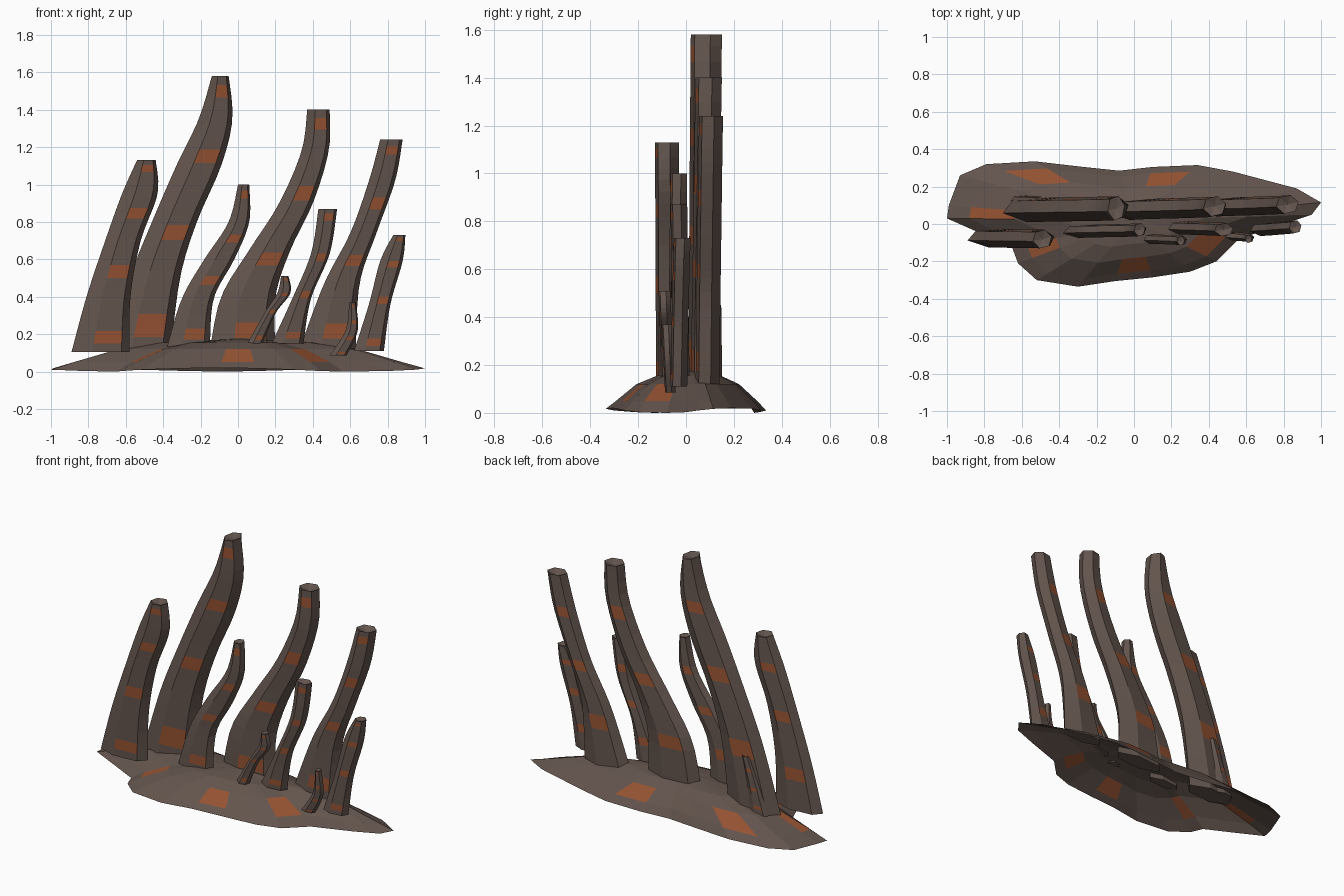
import bpy, bmesh, math

if "Cube" in bpy.data.objects:
    bpy.data.objects.remove(bpy.data.objects["Cube"])


def material(name, rgb):
    m = bpy.data.materials.new(name)
    m.diffuse_color = (*rgb, 1)
    m.use_nodes = True
    m.node_tree.nodes["Principled BSDF"].inputs["Base Color"].default_value = m.diffuse_color
    return m


BARK = material("dark_bark", (0.125, 0.09, 0.075))
RUST = material("rust_patch", (0.30, 0.085, 0.032))


def finish(name, bm):
    me = bpy.data.meshes.new(name)
    bm.to_mesh(me)
    bm.free()
    me.materials.append(BARK)
    me.materials.append(RUST)
    ob = bpy.data.objects.new(name, me)
    bpy.context.collection.objects.link(ob)
    return ob


def spline(rows, t):
    # Catmull-Rom through rows of (z, left, right), t in 0..1
    f = t * (len(rows) - 1)
    i = min(int(f), len(rows) - 2)
    u = f - i
    a, b, c, d = (rows[max(0, min(len(rows) - 1, i + k))] for k in (-1, 0, 1, 2))
    return [0.5 * (2 * q + (r - p) * u + (2 * p - 5 * q + 4 * r - s) * u * u
                   + (3 * q - p - 3 * r + s) * u ** 3) for p, q, r, s in zip(a, b, c, d)]


SIDES, RINGS, PHASE = 6, 18, 0.25
section = [(math.cos(PHASE + math.tau * k / SIDES), math.sin(PHASE + math.tau * k / SIDES))
           for k in range(SIDES)]
sx, sy = max(p[0] for p in section), max(p[1] for p in section)
section = [(x / sx, y / sy) for x, y in section]


def stalk(name, y0, y1, depth, rows):
    bm = bmesh.new()
    rings = []
    for i in range(RINGS + 1):
        t = i / RINGS
        z, l, r = spline(rows, t)
        y = y0 + (y1 - y0) * t
        rings.append([bm.verts.new(((l + r) / 2 + x * (r - l) / 2, y + v * depth, z))
                      for x, v in section])
    for i in range(RINGS):
        for k in range(SIDES):
            n = (k + 1) % SIDES
            f = bm.faces.new((rings[i][k], rings[i][n], rings[i + 1][n], rings[i + 1][k]))
            # rust patches: front column and back column, staggered
            f.material_index = int((k == 4 and i % 5 == 1) or (k == 1 and i % 5 == 3))
    bm.faces.new(rings[0][::-1])
    # sunken tip
    z, l, r = rows[-1]
    c = bm.verts.new(((l + r) / 2, y1, z - 0.2 * (r - l)))
    for k in range(SIDES):
        bm.faces.new((rings[-1][k], rings[-1][(k + 1) % SIDES], c))
    finish(name, bm)


# Stalks: base y, tip y, half depth, (z, left edge, right edge) from base to tip
stalk("tall_stalk", 0.075, 0.085, 0.065, [
    (.10, -.70, -.36), (.5, -.58, -.31), (.8, -.46, -.22), (1.1, -.33, -.09),
    (1.35, -.21, -.03), (1.58, -.14, -.05)])
stalk("left_stalk", -0.075, -0.08, 0.05, [
    (.105, -.89, -.58), (.4, -.81, -.575), (.7, -.71, -.52), (.95, -.62, -.43), (1.13, -.54, -.44)])
stalk("left_middle_stalk", -0.04, -0.03, 0.035, [
    (.13, -.38, -.15), (.39, -.30, -.13), (.6, -.18, -.02), (.8, -.05, .06), (1.0, 0, .06)])
stalk("centre_stalk", 0.075, 0.095, 0.055, [
    (.12, -.15, .20), (.4, -.09, .20), (.65, .06, .28), (.9, .22, .40), (1.18, .34, .485), (1.4, .37, .49)])
stalk("right_middle_stalk", -0.02, -0.03, 0.035, [
    (.15, .18, .35), (.39, .29, .39), (.63, .39, .49), (.87, .43, .53)])
stalk("right_stalk", 0.09, 0.105, 0.05, [
    (.12, .33, .63), (.47, .46, .65), (.74, .60, .74), (1.02, .70, .84), (1.24, .76, .88)])
stalk("far_right_stalk", -0.03, -0.015, 0.035, [
    (.11, .62, .78), (.36, .70, .815), (.59, .76, .88), (.73, .83, .895)])
stalk("front_sprout", -0.08, -0.09, 0.025, [
    (.15, .05, .13), (.31, .14, .20), (.42, .21, .28), (.51, .23, .27)])
stalk("front_right_sprout", -0.065, -0.08, 0.022, [
    (.085, .49, .58), (.22, .575, .64), (.37, .595, .63)])
stalk("back_sprout", 0.13, 0.125, 0.022, [
    (.10, -.66, -.54), (.27, -.60, -.52), (.45, -.53, -.48)])

# Mound: open shell of shrinking outlines
outline = [(-1, .03), (-.99, .1), (-.93, .26), (-.79, .32), (-.53, .335), (-.27, .305), (-.08, .285),
           (.1, .305), (.34, .315), (.53, .28), (.87, .19), (1, .115), (.95, .05), (.8, 0),
           (.56, -.08), (.44, -.2), (.3, -.255), (.1, -.285), (-.1, -.305), (-.3, -.335),
           (-.52, -.3), (-.62, -.21), (-.65, -.13), (-.82, -.05)]
bm = bmesh.new()
levels = [(1, .01), (.88, .05), (.64, .12), (.4, .155)]
loops = [[bm.verts.new((x * s, y * s + .02 * (1 - s),
                        z + (.01 * math.sin(2 * math.pi * i / 8) if s == 1 else 0)))
          for i, (x, y) in enumerate(outline)] for s, z in levels]
N = len(outline)
for a in range(3):
    for i in range(N):
        j = (i + 1) % N
        f = bm.faces.new((loops[a][j], loops[a][i], loops[a + 1][i], loops[a + 1][j]))
        f.material_index = int(a == 1 and i in (0, 3, 7, 14, 17, 21))
top = bm.verts.new((0, .02, .175))
for i in range(N):
    bm.faces.new((loops[3][(i + 1) % N], loops[3][i], top))
bmesh.ops.recalc_face_normals(bm, faces=bm.faces)
if sum(f.normal.z for f in bm.faces) < 0:
    bmesh.ops.reverse_faces(bm, faces=bm.faces)
finish("mound", bm)
